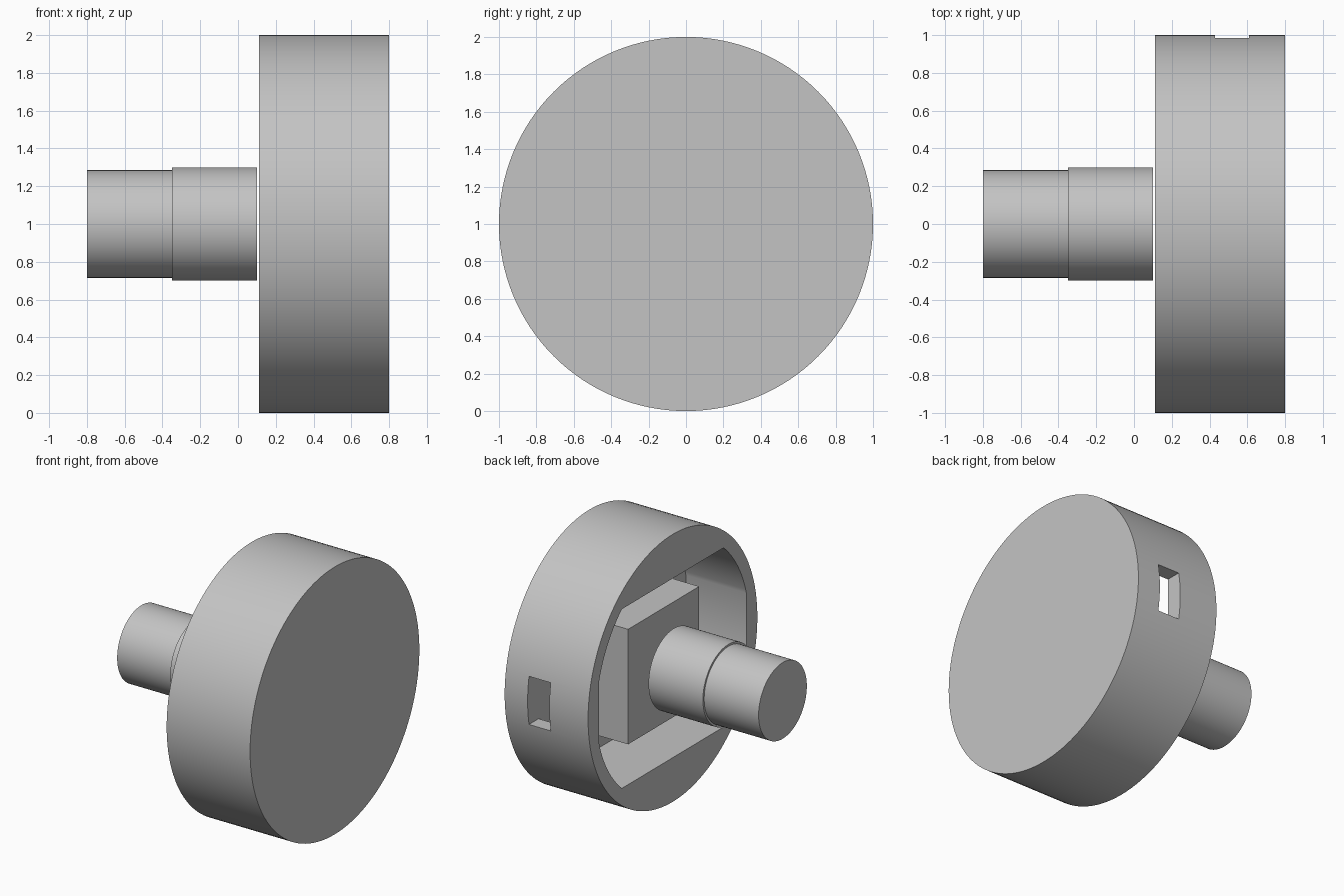
import bpy
from math import pi

old = bpy.data.objects.get("Cube")
if old:
    bpy.data.objects.remove(old, do_unlink=True)

GREY = (0.55, 0.55, 0.55, 1)
grey = bpy.data.materials.new("plain grey")
grey.use_nodes = True
grey.diffuse_color = GREY
grey.node_tree.nodes["Principled BSDF"].inputs["Base Color"].default_value = GREY


def cylinder(name, radius, x0, x1, sides=128):
    """Cylinder lying along x, centred on the shared axis."""
    bpy.ops.mesh.primitive_cylinder_add(
        vertices=sides, radius=radius, depth=x1 - x0,
        location=((x0 + x1) / 2, 0, 1), rotation=(0, pi / 2, 0))
    ob = bpy.context.object
    ob.name = name
    ob.data.materials.append(grey)
    return ob


def box(name, x0, x1, y0, y1, half_z):
    bpy.ops.mesh.primitive_cube_add(size=1, location=((x0 + x1) / 2, (y0 + y1) / 2, 1))
    ob = bpy.context.object
    ob.name = name
    ob.scale = (x1 - x0, y1 - y0, 2 * half_z)
    bpy.ops.object.transform_apply(location=False, rotation=False, scale=True)
    ob.data.materials.append(grey)
    return ob


def combine(target, tool, operation):
    """Apply a boolean and discard the tool."""
    mod = target.modifiers.new("cut", 'BOOLEAN')
    mod.operation, mod.object, mod.solver = operation, tool, 'EXACT'
    bpy.context.view_layer.objects.active = target
    bpy.ops.object.modifier_apply(modifier=mod.name)
    bpy.data.objects.remove(tool, do_unlink=True)


def smooth(ob):
    bpy.ops.object.select_all(action='DESELECT')
    ob.select_set(True)
    bpy.context.view_layer.objects.active = ob
    bpy.ops.object.shade_smooth_by_angle(angle=0.5)


# Drum housing with a flat-sided round cavity and one side window
housing = cylinder("drum_housing", 1, 0.11, 0.8)
cavity = cylinder("cavity_cutter", 0.9, 0, 0.61)
combine(cavity, box("cavity_limits", -0.1, 0.7, -0.87, 0.87, 0.67), 'INTERSECT')
combine(cavity, box("window_cutter", 0.43, 0.61, 0.6, 1.1, 0.18), 'UNION')
combine(housing, cavity, 'DIFFERENCE')
smooth(housing)

# Square block inside the cavity
box("inner_block", 0.185, 0.61, -0.42, 0.42, 0.43)

# Stepped shaft
shaft = cylinder("shaft_collar", 0.3, -0.35, 0.1)
smooth(shaft)
smooth(cylinder("shaft_end", 0.285, -0.8, -0.35))
